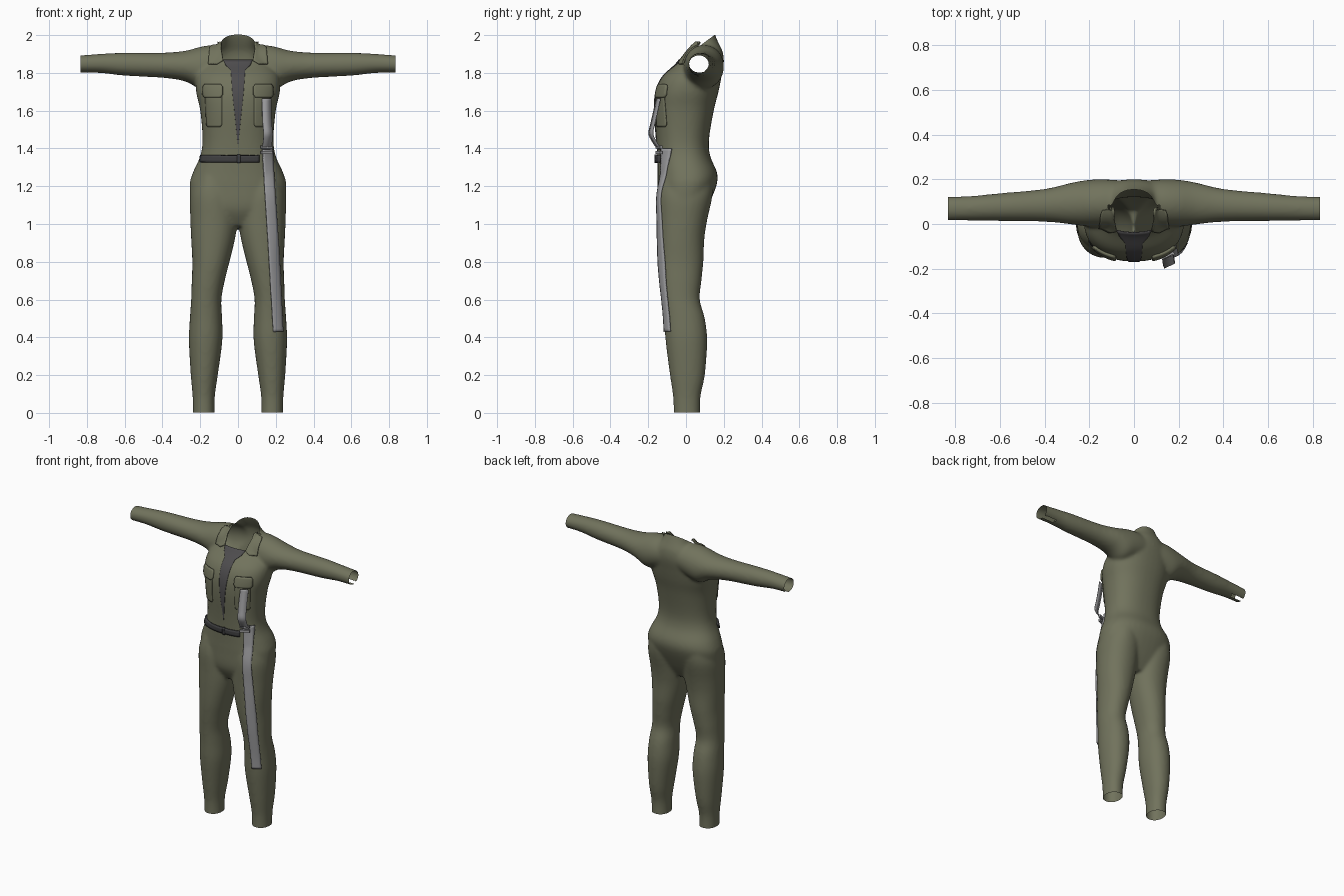
import bpy, bmesh, math
from mathutils import Vector
from mathutils.bvhtree import BVHTree

if "Cube" in bpy.data.objects:
    bpy.data.objects.remove(bpy.data.objects["Cube"])


def material(name, r, g, b):
    m = bpy.data.materials.new(name)
    m.use_nodes = True
    m.diffuse_color = (r, g, b, 1)
    m.node_tree.nodes["Principled BSDF"].inputs["Base Color"].default_value = (r, g, b, 1)
    return m


olive = material("olive cloth", .165, .17, .108)
charcoal = material("charcoal lining", .075, .072, .075)
black = material("dark belt", .05, .05, .052)
grey = material("grey webbing", .32, .32, .33)


def make_object(name, bm, mat):
    mesh = bpy.data.meshes.new(name)
    bm.to_mesh(mesh)
    bm.free()
    mesh.materials.append(mat)
    ob = bpy.data.objects.new(name, mesh)
    bpy.context.collection.objects.link(ob)
    return ob


def activate(ob):
    bpy.ops.object.select_all(action='DESELECT')
    ob.select_set(True)
    bpy.context.view_layer.objects.active = ob


def spline(rows, steps=4):
    """Smoothly subdivide a list of section rows."""
    out = []
    last = len(rows) - 1
    for i in range(last):
        p0, p1, p2, p3 = (rows[max(0, min(last, i + k))] for k in (-1, 0, 1, 2))
        for s in range(steps):
            t = s / steps
            out.append([b + .5 * t * (c - a + t * (2*a - 5*b + 4*c - d + t * (3*(b - c) + d - a)))
                        for a, b, c, d in zip(p0, p1, p2, p3)])
    return out + [list(rows[last])]


def loft(bm, rows, place, power=2.0, sides=40):
    """Closed tube through sections given as (position, a min, a max, b min, b max)."""
    rings = []
    for t, a0, a1, b0, b1 in spline(rows):
        ring = []
        for k in range(sides):
            w = math.tau * k / sides
            c, s = (math.copysign(abs(v) ** (2 / power), v) for v in (math.cos(w), math.sin(w)))
            ring.append(bm.verts.new(place(t, (a0 + a1 + (a1 - a0) * c) / 2,
                                           (b0 + b1 + (b1 - b0) * s) / 2)))
        rings.append(ring)
    for lo, hi in zip(rings, rings[1:]):
        for k in range(sides):
            n = (k + 1) % sides
            bm.faces.new((lo[k], lo[n], hi[n], hi[k]))
    bm.faces.new(rings[0][::-1])
    bm.faces.new(rings[-1])


# Torso sections: height, half width, front y, back y
torso = [(.99, .1, -.1, .06), (1.08, .235, -.145, .11), (1.2, .256, -.15, .16),
         (1.27, .24, -.15, .165), (1.36, .2, -.152, .128), (1.45, .188, -.157, .122),
         (1.6, .2, -.168, .147), (1.7, .222, -.16, .172), (1.78, .22, -.125, .188),
         (1.85, .18, -.05, .2), (1.91, .13, -.015, .195), (1.96, .092, .0, .172),
         (2.01, .082, .01, .152), (2.07, .08, .01, .15)]
# Leg sections: height, inner x, outer x, front y, back y
leg = [(-.05, .123, .238, -.065, .075), (.08, .123, .24, -.068, .076),
       (.2, .107, .25, -.085, .1), (.38, .083, .26, -.108, .112), (.5, .084, .255, -.115, .1),
       (.6, .088, .248, -.124, .073), (.7, .07, .245, -.136, .082), (.8, .045, .242, -.145, .092),
       (.92, .016, .248, -.149, .097), (1.02, .003, .252, -.15, .112),
       (1.15, .01, .253, -.15, .14), (1.25, .05, .22, -.13, .14)]
# Sleeve sections: x, front y, back y, bottom z, top z
sleeve = [(.05, .0, .195, 1.76, 1.945), (.13, -.01, .2, 1.73, 1.948), (.2, -.012, .198, 1.715, 1.938),
          (.28, -.002, .185, 1.755, 1.917), (.4, .01, .157, 1.774, 1.907),
          (.6, .013, .138, 1.785, 1.907), (.74, .015, .125, 1.8, 1.9), (.9, .015, .12, 1.8, 1.888)]

bm = bmesh.new()
loft(bm, [(z, -w, w, f, b) for z, w, f, b in torso], lambda t, a, b: (a, b, t), 2.3)
for side in (1, -1):
    loft(bm, leg, lambda t, a, b: (side * a, b, t), 2.15)
    loft(bm, sleeve, lambda t, a, b: (side * t, a, b))
bmesh.ops.recalc_face_normals(bm, faces=bm.faces)
suit = make_object("jumpsuit", bm, olive)

# Fuse the tubes into one skin and soften the joins
activate(suit)
fuse = suit.modifiers.new("fuse", 'REMESH')
fuse.mode = 'VOXEL'
fuse.voxel_size = .01
soften = suit.modifiers.new("soften", 'SMOOTH')
soften.factor = .5
soften.iterations = 10
for m in ("fuse", "soften"):
    bpy.ops.object.modifier_apply(modifier=m)

bm = bmesh.new()
bm.from_mesh(suit.data)
skin = BVHTree.FromBMesh(bm)


def trim(co, no, keep):
    faces = [f for f in bm.faces if keep(f.calc_center_median())]
    geom = set(faces)
    for f in faces:
        geom.update(f.verts, f.edges)
    bmesh.ops.bisect_plane(bm, geom=list(geom), plane_co=co, plane_no=no, clear_outer=True)


# Open the cuffs, the hems and the sloping neck
for side in (1, -1):
    trim((side * .833, 0, 0), (side, 0, 0), lambda c: c.x * side > .7)
trim((0, 0, .003), (0, 0, -1), lambda c: c.z < .1)
trim((0, -.04, 1.86), (0, -.14, .19), lambda c: abs(c.x) < .105 and c.z > 1.82)
# Slit under each cuff
slit = [f for f in bm.faces if abs(f.calc_center_median().x) > .74
        and f.normal.z < -.3 and .078 < f.calc_center_median().y < .098]
bmesh.ops.delete(bm, geom=slit, context='FACES')
bm.to_mesh(suit.data)
bm.free()
suit.data.materials.clear()
suit.data.materials.append(olive)
activate(suit)
bpy.ops.object.shade_smooth_by_angle(angle=math.radians(50))


def patch(name, rows, mat, lift, side=1):
    """Plate laid on the front of the suit; rows run downward as (z, x min, x max)."""
    pb = bmesh.new()
    grid = []
    fine = []
    for a, b in zip(rows, rows[1:]):
        n = max(1, math.ceil((a[0] - b[0]) / .015))
        fine += [[u + (v - u) * k / n for u, v in zip(a, b)] for k in range(n)]
    fine.append(rows[-1])
    cols = max(4, math.ceil(max(r[2] - r[1] for r in rows) / .012))
    for z, x0, x1 in fine:
        line = []
        for k in range(cols + 1):
            x = side * (x0 + (x1 - x0) * k / cols)
            hit, normal, _, _ = skin.ray_cast(Vector((x, -1, z)), Vector((0, 1, 0)))
            if hit is None:
                hit, normal, _, _ = skin.find_nearest(Vector((x, .06, z)))
            line.append(pb.verts.new(hit + normal * lift))
        grid.append(line)
    for up, low in zip(grid, grid[1:]):
        for k in range(cols):
            quad = (low[k], low[k + 1], up[k + 1], up[k])
            pb.faces.new(quad if side > 0 else quad[::-1])
    ob = make_object(name, pb, mat)
    solid = ob.modifiers.new("thickness", 'SOLIDIFY')
    solid.thickness = lift + .002
    solid.offset = -1
    activate(ob)
    bpy.ops.object.shade_smooth_by_angle(angle=math.radians(40))
    return ob


# Open front showing the lining
patch("front_lining", [(1.868, -.078, .078), (1.84, -.065, .065), (1.815, -.038, .038),
                       (1.7, -.03, .03), (1.42, -.001, .001)], charcoal, .003)

# Collar flaps and chest pockets
for side, label in ((1, "left"), (-1, "right")):
    patch(label + "_collar_flap", [(1.962, .086, .125), (1.93, .088, .15), (1.865, .078, .157),
                                   (1.845, .11, .157)], olive, .008, side)
    patch(label + "_pocket", [(1.69, .085, .172), (1.525, .085, .165), (1.515, .092, .158)],
          olive, .005, side)
    patch(label + "_pocket_flap", [(1.737, .088, .172), (1.725, .08, .18), (1.685, .08, .182),
                                   (1.67, .09, .172)], olive, .011, side)

# Belt with its clasp
patch("belt", [(1.364, -.192, .11), (1.326, -.195, .11)], black, .011)
patch("belt_clasp", [(1.368, -.004, .012), (1.322, -.004, .012)], black, .015)

# Long strap down the left leg
patch("lower_strap", [(1.4, .127, .178), (.9, .158, .211), (.43, .186, .234)], grey, .009)

# Loose strap hanging from the pocket
rb = bmesh.new()
hang = spline([(.153, -.148, 1.665), (.153, -.162, 1.6), (.156, -.178, 1.53),
               (.16, -.188, 1.48), (.158, -.172, 1.44), (.152, -.142, 1.395)])
edges = [[rb.verts.new(Vector(p) + s * Vector((.024, .011, 0))) for s in (-1, 1)] for p in hang]
for (a, b), (c, d) in zip(edges, edges[1:]):
    rb.faces.new((c, d, b, a))
strap = make_object("upper_strap", rb, grey)
strap.modifiers.new("thickness", 'SOLIDIFY').thickness = .004
activate(strap)
bpy.ops.object.shade_smooth_by_angle(angle=math.radians(40))

# Strap buckle bars
for z in (1.378, 1.408):
    bpy.ops.mesh.primitive_cube_add(size=1, location=(.152, -.143, z), rotation=(0, 0, .4))
    bar = bpy.context.object
    bar.name = "strap_buckle"
    bar.scale = (.062, .016, .016)
    bar.data.materials.append(grey)
    bevel = bar.modifiers.new("bevel", 'BEVEL')
    bevel.width = .004
    bevel.segments = 2
